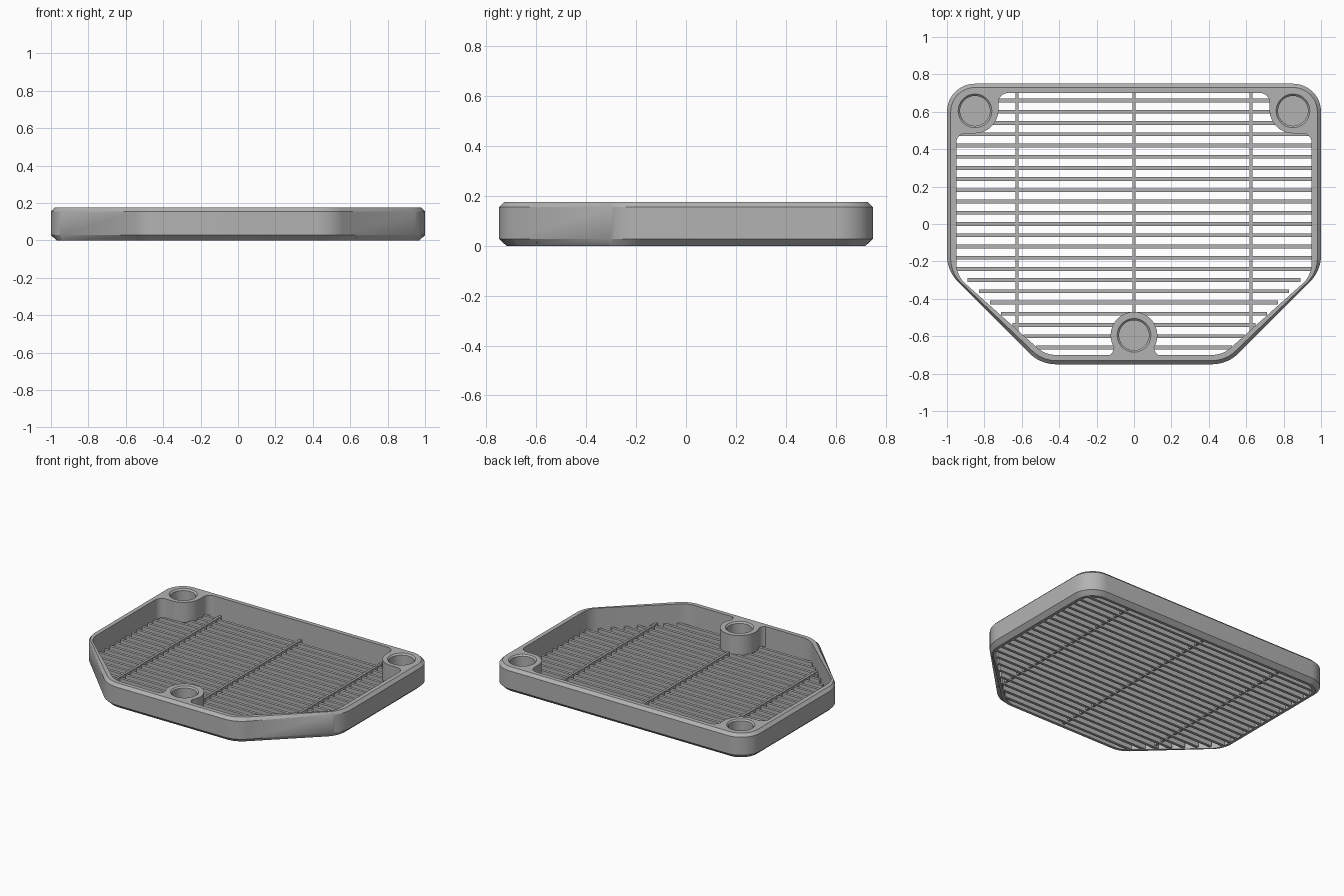
import bpy, bmesh
from math import sin, cos, tan, radians, pi, sqrt
from mathutils import Vector

cube = bpy.data.objects.get("Cube")
if cube:
    bpy.data.objects.remove(cube, do_unlink=True)

grey = bpy.data.materials.new("matte_grey")
grey.use_nodes = True
COLOUR = (0.45, 0.45, 0.45, 1)
grey.diffuse_color = COLOUR
grey.node_tree.nodes["Principled BSDF"].inputs["Base Color"].default_value = COLOUR

TOP = 0.175


def finish(name, bm, smooth=True):
    bmesh.ops.recalc_face_normals(bm, faces=bm.faces)
    mesh = bpy.data.meshes.new(name)
    bm.to_mesh(mesh)
    bm.free()
    mesh.materials.append(grey)
    obj = bpy.data.objects.new(name, mesh)
    bpy.context.collection.objects.link(obj)
    if smooth:
        shade(obj)
    return obj


def shade(obj):
    bpy.ops.object.select_all(action='DESELECT')
    obj.select_set(True)
    bpy.context.view_layer.objects.active = obj
    bpy.ops.object.shade_smooth_by_angle(angle=radians(25))


def arc(cx, cy, r, a0, a1, n):
    angles = [radians(a0 + (a1 - a0) * i / n) for i in range(n + 1)]
    return [(cx + r * cos(a), cy + r * sin(a)) for a in angles]


def outline(d):
    """Rounded six-sided outline, inset by d."""
    k = d * tan(pi / 8)
    half = [((0.5 - k, -0.75 + d), 0.2, -90, -45),
            ((1 - d, -0.25 - k), 0.2, -45, 0),
            ((1 - d, 0.75 - d), 0.15, 0, 90)]
    pts = []
    for (x, y), r, a0, a1 in half:
        r -= d
        mid = radians((a0 + a1) / 2)
        reach = r / cos(radians((a1 - a0) / 2))
        pts += arc(x - reach * cos(mid), y - reach * sin(mid), r, a0, a1, 12)
    return pts + [(-x, y) for x, y in reversed(pts)]


def loft(bm, rings, closed=False):
    """Skin a stack of equal point loops; cap or close the ends."""
    loops = [[bm.verts.new((x, y, z)) for x, y in pts] for pts, z in rings]
    pairs = list(zip(loops, loops[1:]))
    if closed:
        pairs.append((loops[-1], loops[0]))
    else:
        bm.faces.new(loops[0])
        bm.faces.new(loops[-1])
    n = len(loops[0])
    for a, b in pairs:
        for i in range(n):
            j = (i + 1) % n
            bm.faces.new((a[i], a[j], b[j], b[i]))


def box(bm, x0, x1, y0, y1, z0, z1):
    rect = [(x0, y0), (x1, y0), (x1, y1), (x0, y1)]
    loft(bm, [(rect, z0), (rect, z1)])


# Rim wall with bevelled outer edges
bm = bmesh.new()
loft(bm, [(outline(d), z) for d, z in
          ((0.03, 0), (0, 0.028), (0, 0.155), (0.02, TOP), (0.05, TOP), (0.05, 0))],
     closed=True)
finish("rim_wall", bm)


# Screw bosses with blind bevelled holes
def boss(name, pts, cx, cy):
    bm = bmesh.new()
    loft(bm, [(pts, 0.035), (pts, TOP)])
    obj = finish(name, bm, False)
    bm = bmesh.new()
    loft(bm, [(arc(cx, cy, r, 0, 352.5, 47), z) for r, z in
              ((0.08, 0.075), (0.08, TOP - 0.01), (0.1, TOP + 0.01))])
    cutter = finish("hole_cutter", bm, False)
    cutter.hide_render = True
    mod = obj.modifiers.new("hole", 'BOOLEAN')
    mod.object = cutter
    mod.operation = 'DIFFERENCE'
    mod.solver = 'EXACT'
    bpy.context.view_layer.update()
    graph = bpy.context.evaluated_depsgraph_get()
    mesh = bpy.data.meshes.new_from_object(obj.evaluated_get(graph))
    obj.modifiers.clear()
    obj.data = mesh
    bpy.data.objects.remove(cutter, do_unlink=True)
    shade(obj)


corner = (arc(-0.90, 0.435, 0.05, 180, 90, 8)
          + arc(-0.85, 0.61, 0.125, 270, 360, 16)
          + arc(-0.675, 0.65, 0.05, 180, 90, 8)
          + [(-0.675, 0.72), (-0.85, 0.72), (-0.94, 0.69), (-0.97, 0.6), (-0.97, 0.435)])
for side, s in (("right", 1), ("left", -1)):
    boss(side + "_back_boss", [(s * x, y) for x, y in corner], s * -0.85, 0.605)

front = (arc(0.158, -0.66, 0.05, 270, 180, 8)
         + arc(0, -0.595, 0.125, -30, 210, 32)
         + arc(-0.158, -0.66, 0.05, 0, -90, 8))
boss("front_boss", front, 0, -0.595)

# Grille slats, trimmed to the outline
bm = bmesh.new()
for i in range(-11, 12):
    y = i * 0.06
    reach = min(0.96, 1.19 + y)
    if y > 0.6:
        reach = 0.85 + sqrt(0.11 ** 2 - (y - 0.6) ** 2)
    if y < -0.64:
        reach = 0.525
    box(bm, -reach, reach, y - 0.01, y + 0.01, 0, 0.042)
finish("grille_slats", bm, False)

# Cross ribs tying the slats together
bm = bmesh.new()
for x, y0 in ((-0.625, -0.6), (0, -0.72), (0.625, -0.6)):
    box(bm, x - 0.008, x + 0.008, y0, 0.72, 0.012, 0.05)
finish("grille_ribs", bm, False)
